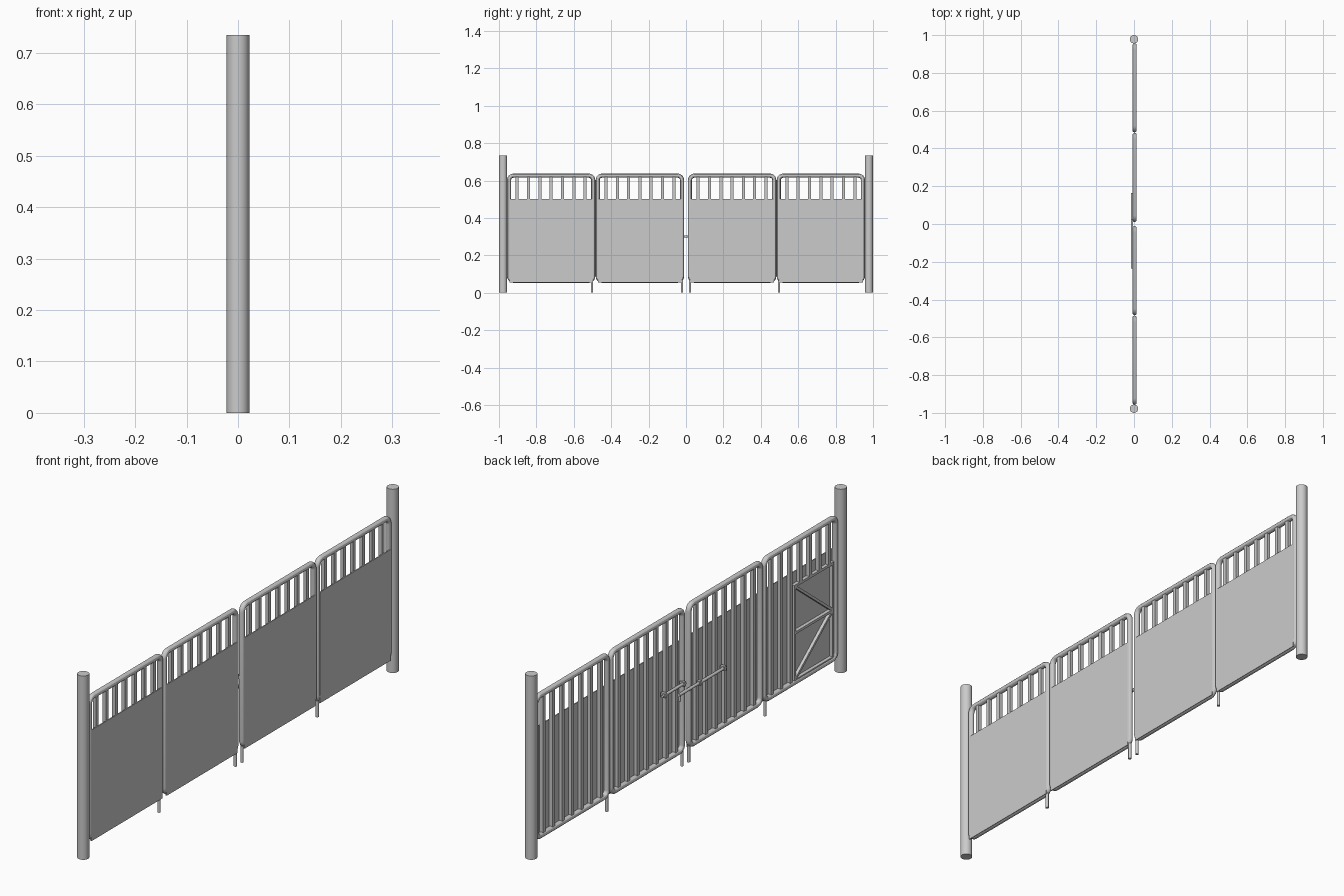
import bpy, math
from mathutils import Vector

if "Cube" in bpy.data.objects:
    bpy.data.objects.remove(bpy.data.objects["Cube"])

TX = 0.003          # x of the tube centre line
R = 0.011           # frame tube radius
Z0, Z1 = 0.053, 0.637


def rod(name, a, b, r, sides=16):
    a, b = Vector(a), Vector(b)
    d = b - a
    bpy.ops.mesh.primitive_cylinder_add(vertices=sides, radius=r, depth=d.length, location=(a + b) / 2)
    o = bpy.context.object
    o.name = name
    o.rotation_euler = d.to_track_quat('Z', 'Y').to_euler()
    bpy.ops.object.shade_smooth_by_angle()
    return o


def box(name, lo, hi):
    lo, hi = Vector(lo), Vector(hi)
    bpy.ops.mesh.primitive_cube_add(size=1, location=(lo + hi) / 2)
    o = bpy.context.object
    o.name = name
    o.scale = hi - lo
    return o


def beam(name, a, b, w, depth):
    # rectangular bar between two (y, z) points on the back of the sheet
    dy, dz = b[0] - a[0], b[1] - a[1]
    bpy.ops.mesh.primitive_cube_add(size=1, location=(TX, (a[0] + b[0]) / 2, (a[1] + b[1]) / 2))
    o = bpy.context.object
    o.name = name
    o.scale = (depth, w, math.hypot(dy, dz))
    o.rotation_euler = (math.atan2(-dy, dz), 0, 0)
    return o


def tube_frame(name, y0, y1):
    # closed rounded rectangle swept with a round profile
    c = 0.024
    ya, yb, za, zb = y0 + R, y1 - R, Z0 + R, Z1 - R
    pts = []
    for cy, cz, start in ((yb - c, zb - c, 0), (ya + c, zb - c, 90), (ya + c, za + c, 180), (yb - c, za + c, 270)):
        for i in range(7):
            t = math.radians(start + 15 * i)
            pts.append((TX, cy + c * math.cos(t), cz + c * math.sin(t)))
    cu = bpy.data.curves.new(name, 'CURVE')
    cu.dimensions = '3D'
    cu.bevel_depth = R
    cu.bevel_resolution = 4
    sp = cu.splines.new('POLY')
    sp.points.add(len(pts) - 1)
    for p, q in zip(sp.points, pts):
        p.co = (*q, 1)
    sp.use_cyclic_u = True
    o = bpy.data.objects.new(name, cu)
    bpy.context.collection.objects.link(o)
    bpy.ops.object.select_all(action='DESELECT')
    o.select_set(True)
    bpy.context.view_layer.objects.active = o
    bpy.ops.object.convert(target='MESH')
    bpy.ops.object.shade_smooth_by_angle()


# End posts
for s in (-1, 1):
    rod("end_post", (0, s * 0.978, 0), (0, s * 0.978, 0.735), 0.022, 32)

# Four leaves: tube frame, sheet on the +x face, vertical bars
leaves = [(-0.957, -0.485), (-0.483, -0.010), (0.010, 0.483), (0.485, 0.957)]
for n, (y0, y1) in enumerate(leaves):
    tube_frame("leaf_frame", y0, y1)
    box("leaf_sheet", (0.010, y0 + 0.012, Z0 + 0.003), (0.014, y1 - 0.012, 0.50))
    mid = (y0 + y1) / 2
    for k in range(-3, 4):
        y = mid + k * 0.0605
        low = 0.455 if n == 0 and k < 1 else Z0 + R
        box("vertical_bar", (TX - 0.007, y - 0.008, low), (TX + 0.007, y + 0.008, Z1 - R))

# Small door frame with braces on the back of the first leaf
yi, yo = -0.684, -0.926
for y in (yi, yo):
    beam("door_stile", (y, Z0 + 0.012), (y, 0.455), 0.010, 0.014)
for z in (0.072, 0.262, 0.45):
    beam("door_rail", (yi, z), (yo, z), 0.010, 0.014)
beam("door_brace", (yi, 0.45), (yo, 0.262), 0.010, 0.012)
beam("door_brace", (yi, 0.072), (yo, 0.262), 0.010, 0.012)

# Drop legs
for y in (-0.503, -0.021, 0.021, 0.497):
    rod("drop_leg", (TX, y, 0), (TX, y, Z0 + 0.012), 0.006)

# Sliding bolt and its handle on the back face
BX = -0.010
rod("sliding_bolt", (BX, 0.06, 0.30), (BX, -0.235, 0.30), 0.006)
rod("bolt_keeper", (BX, 0.165, 0.335), (BX, 0.02, 0.335), 0.006)
for y, z in ((-0.07, 0.30), (-0.225, 0.30), (0.15, 0.335), (0.03, 0.335)):
    box("bolt_bracket", (BX - 0.007, y - 0.006, z - 0.009), (TX, y + 0.006, z + 0.009))
rod("bolt_handle", (BX, 0.055, 0.30), (BX, 0.055, 0.275), 0.005)
